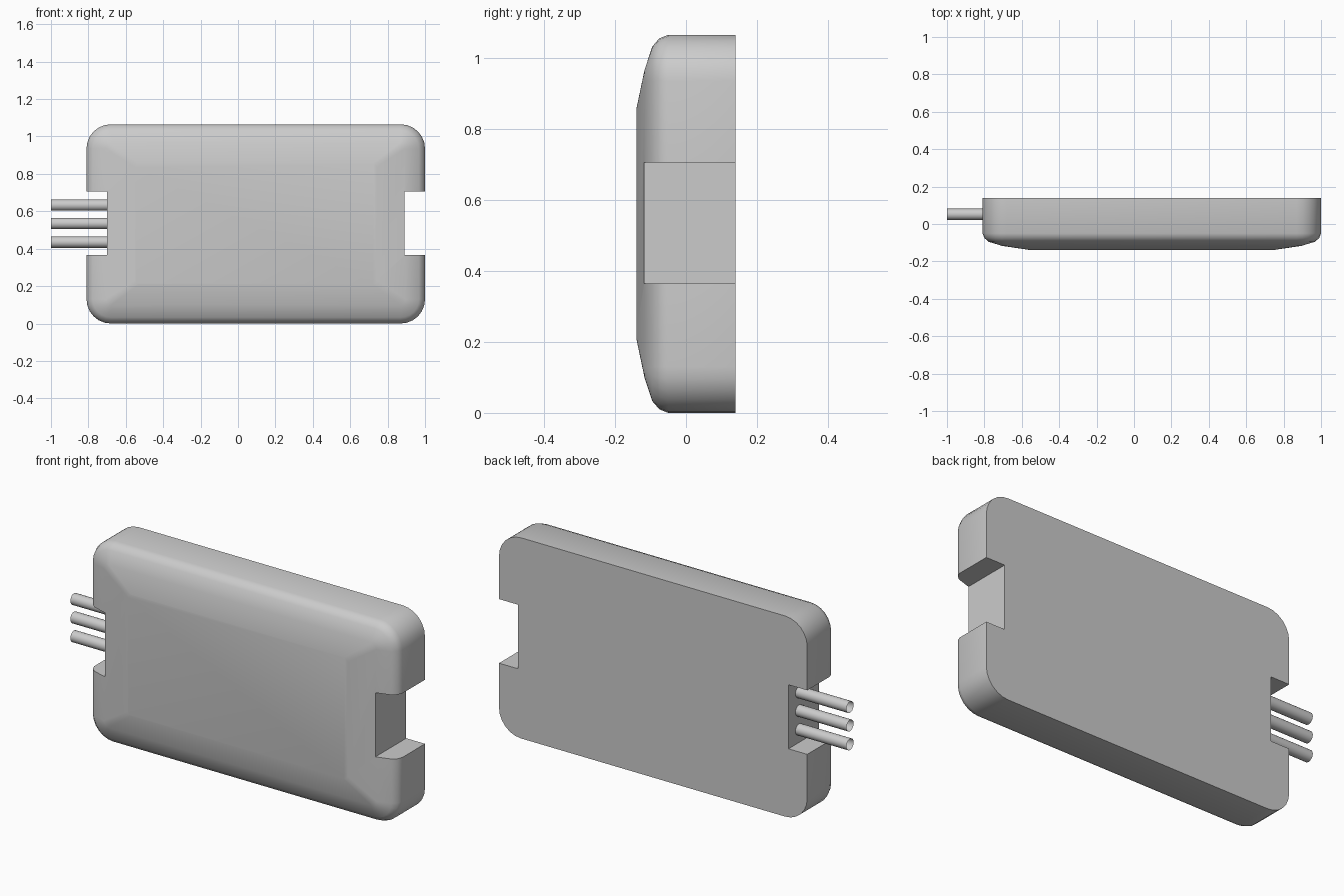
import bpy, bmesh, math

cube = bpy.data.objects.get("Cube")
if cube:
    bpy.data.objects.remove(cube, do_unlink=True)

grey = bpy.data.materials.new("light_grey")
grey.use_nodes = True
grey.diffuse_color = (0.6, 0.6, 0.6, 1)
grey.node_tree.nodes["Principled BSDF"].inputs["Base Color"].default_value = (0.6, 0.6, 0.6, 1)

CX, CZ = 0.095, 0.5325      # body centre
HX, HZ = 0.905, 0.5325      # body half sizes
RADIUS, STEPS = 0.13, 6


def smooth(obj, degrees):
    bpy.ops.object.select_all(action='DESELECT')
    obj.select_set(True)
    bpy.context.view_layer.objects.active = obj
    bpy.ops.object.shade_smooth_by_angle(angle=math.radians(degrees))


def rounded_ring(bm, y, dx, dz):
    """Rounded rectangle, inset by dx and dz, at depth y."""
    r = max(RADIUS - dz, 0.02)
    ring = []
    for k, (sx, sz) in enumerate([(1, 1), (-1, 1), (-1, -1), (1, -1)]):
        for i in range(STEPS + 1):
            a = math.pi / 2 * (k + i / STEPS)
            x = CX + sx * (HX - dx - r) + r * math.cos(a)
            z = CZ + sz * (HZ - dz - r) + r * math.sin(a)
            ring.append(bm.verts.new((x, y, z)))
    return ring


# Case: lofted rounded outline with a flat back and domed front
bm = bmesh.new()
layers = [(0.14, 0, 0), (-0.05, 0, 0), (-0.075, 0.01, 0.01),
          (-0.095, 0.033, 0.033), (-0.117, 0.105, 0.1), (-0.14, 0.26, 0.21)]
rings = [rounded_ring(bm, *layer) for layer in layers]
for a, b in zip(rings, rings[1:]):
    for i in range(len(a)):
        j = (i + 1) % len(a)
        bm.faces.new((a[i], a[j], b[j], b[i]))
bm.faces.new(rings[0])
bm.faces.new(rings[-1])
bmesh.ops.recalc_face_normals(bm, faces=bm.faces)
mesh = bpy.data.meshes.new("case")
bm.to_mesh(mesh)
bm.free()
case = bpy.data.objects.new("case", mesh)
bpy.context.collection.objects.link(case)
mesh.materials.append(grey)

# Square notches through both ends
cutters = []
for name, x in (("left_notch", 0.89 + 0.2), ("right_notch", -0.70 - 0.2)):
    bpy.ops.mesh.primitive_cube_add(size=1, location=(x, 0, 0.535))
    cutter = bpy.context.object
    cutter.name = name
    cutter.scale = (0.4, 1, 0.34)
    cutter.hide_render = True
    cutter.data.materials.append(grey)
    cut = case.modifiers.new(name, 'BOOLEAN')
    cut.operation, cut.solver, cut.object = 'DIFFERENCE', 'EXACT', cutter
    cutters.append(cutter)
bpy.ops.object.select_all(action='DESELECT')
case.select_set(True)
bpy.context.view_layer.objects.active = case
for cutter in cutters:
    bpy.ops.object.modifier_apply(modifier=cutter.name)
    bpy.data.objects.remove(cutter, do_unlink=True)
smooth(case, 35)

# Three open wire tubes leaving the right notch
for name, z in (("lower", 0.435), ("middle", 0.535), ("upper", 0.633)):
    bpy.ops.mesh.primitive_cylinder_add(vertices=20, radius=0.03, depth=0.3, end_fill_type='NOTHING',
                                        location=(-0.85, 0.052, z), rotation=(0, math.pi / 2, 0))
    wire = bpy.context.object
    wire.name = name + "_wire"
    wire.data.materials.append(grey)
    smooth(wire, 35)
